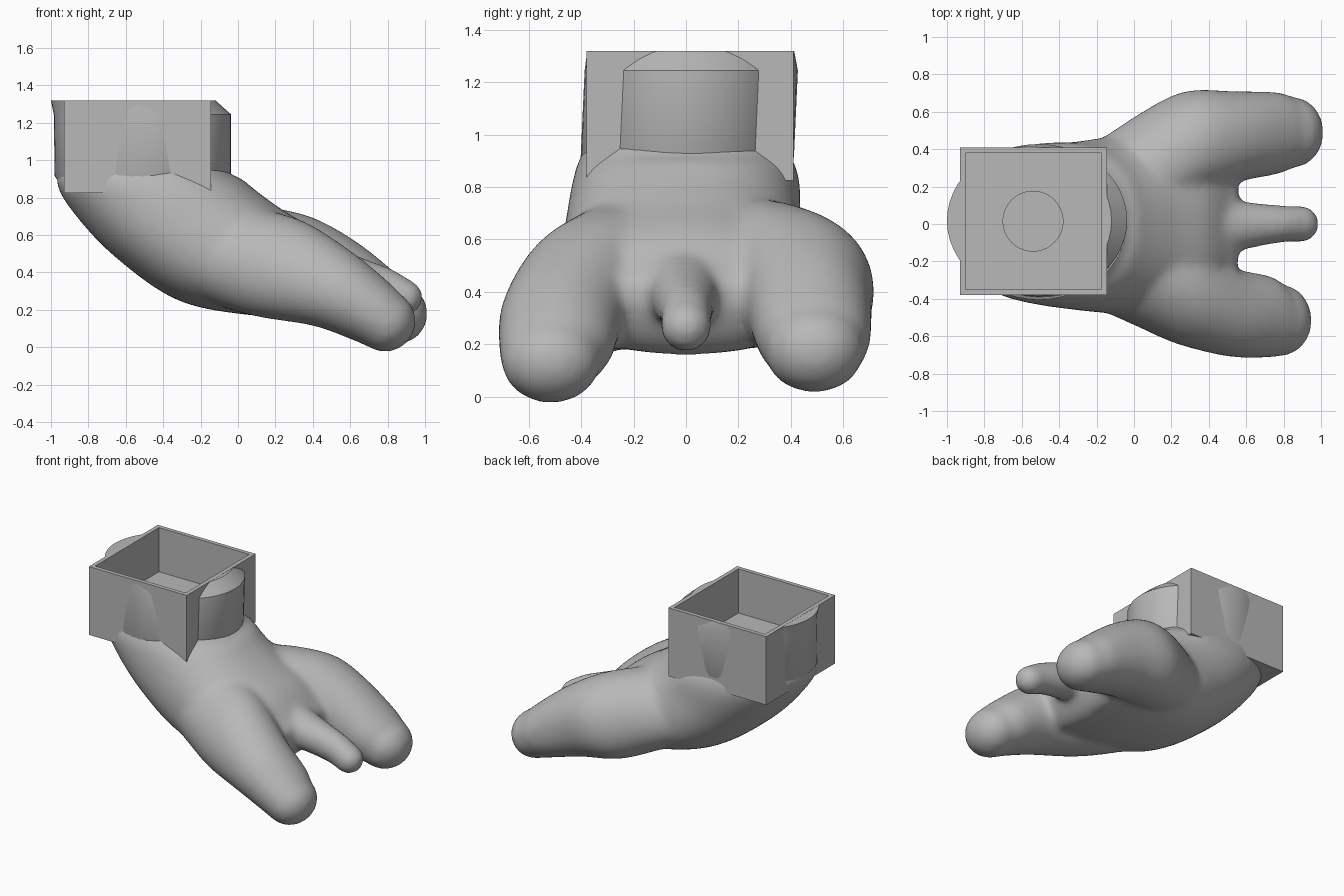
import bpy, bmesh
from math import sin, cos, pi, radians, copysign
from mathutils import Vector, Matrix

old = bpy.data.objects.get("Cube")
if old:
    bpy.data.objects.remove(old, do_unlink=True)

SIDES = 48
grey = bpy.data.materials.new("plain grey")
grey.use_nodes = True
GREY = (0.48, 0.48, 0.48, 1)
grey.diffuse_color = GREY
grey.node_tree.nodes["Principled BSDF"].inputs["Base Color"].default_value = GREY


def make_object(name, bm):
    bmesh.ops.recalc_face_normals(bm, faces=bm.faces)
    mesh = bpy.data.meshes.new(name)
    bm.to_mesh(mesh)
    bm.free()
    mesh.materials.append(grey)
    obj = bpy.data.objects.new(name, mesh)
    bpy.context.collection.objects.link(obj)
    return obj


def flow(sections, steps):
    """Smooth curve through the sections; one step keeps them straight."""
    pts = [Vector(s) for s in sections]
    pts = [2 * pts[0] - pts[1]] + pts + [2 * pts[-1] - pts[-2]]
    for a, b, c, d in zip(pts, pts[1:], pts[2:], pts[3:]):
        for k in range(steps):
            t = k / steps
            yield (b + (c - a) * (t / 2) + (2 * a - 5 * b + 4 * c - d) * (t * t / 2)
                   + (3 * b - 3 * c + d - a) * (t ** 3 / 2))
    yield pts[-2]


def limb(bm, sections, cap=0.0, power=1.0, steps=5):
    """Loft ovals; each is (under x, under z, top x, top z, centre y, half width)."""
    rings = []

    def bow(v):
        return copysign(abs(v) ** power, v)

    def ring(centre, up, width):
        rings.append([bm.verts.new(centre + up * bow(cos(a)) + Vector((0, width * bow(sin(a)), 0)))
                      for a in (2 * pi * i / SIDES for i in range(SIDES))])

    for ux, uz, tx, tz, y, width in flow(sections, steps):
        centre = Vector(((ux + tx) / 2, y, (uz + tz) / 2))
        up = Vector(((tx - ux) / 2, 0, (tz - uz) / 2))
        ring(centre, up, width)
    # Rounded tip
    if cap:
        forward = Vector((up.z, 0, -up.x)).normalized()
        for k in range(1, 9):
            a = k * pi / 17
            ring(centre + forward * cap * sin(a), up * cos(a), width * cos(a))
    for a, b in zip(rings, rings[1:]):
        for i in range(SIDES):
            j = (i + 1) % SIDES
            bm.faces.new((a[i], a[j], b[j], b[i]))
    bm.faces.new(rings[0])
    bm.faces.new(rings[-1])


def block(name, low, high):
    bm = bmesh.new()
    low, high = Vector(low), Vector(high)
    bmesh.ops.create_cube(bm, size=1, matrix=Matrix.Translation((low + high) / 2)
                          @ Matrix.Diagonal((*(high - low), 1)))
    return make_object(name, bm)


def cut(obj, cutter):
    mod = obj.modifiers.new("cut", 'BOOLEAN')
    mod.operation = 'DIFFERENCE'
    mod.solver = 'EXACT'
    mod.object = cutter


def bake(obj):
    graph = bpy.context.evaluated_depsgraph_get()
    mesh = bpy.data.meshes.new_from_object(obj.evaluated_get(graph))
    obj.modifiers.clear()
    obj.data = mesh


# Crisp ankle column with a chamfered rim
bm = bmesh.new()
limb(bm, [(-1.0, 1.319, -0.12, 1.319, 0.018, 0.395),
          (-0.985, 1.245, -0.037, 1.245, 0.02, 0.407),
          (-0.98, 0.915, -0.037, 0.915, 0.005, 0.407),
          (-0.9, 0.8, -0.1, 0.8, 0, 0.36)], steps=1)
ankle = make_object("ankle", bm)

# Palm and three digits, fused into one soft form
bm = bmesh.new()
limb(bm, [(-0.93, 0.99, -0.1, 0.99, 0, 0.36),
          (-0.97, 0.88, -0.03, 0.92, 0, 0.41),
          (-0.88, 0.72, 0.02, 0.90, 0, 0.435),
          (-0.66, 0.485, 0.1, 0.835, -0.01, 0.45),
          (-0.32, 0.25, 0.23, 0.74, -0.005, 0.48),
          (0.08, 0.17, 0.40, 0.63, 0, 0.5),
          (0.36, 0.165, 0.53, 0.49, 0, 0.42)], 0.1, 0.88)
# Left digit
limb(bm, [(-0.3, 0.36, 0.0, 0.76, 0.2, 0.25),
          (-0.06, 0.25, 0.19, 0.745, 0.31, 0.29),
          (0.16, 0.17, 0.41, 0.69, 0.42, 0.29),
          (0.42, 0.13, 0.64, 0.56, 0.465, 0.245),
          (0.67, 0.065, 0.84, 0.40, 0.485, 0.22),
          (0.78, 0.03, 0.91, 0.335, 0.49, 0.19)], 0.17, 0.95)
# Right digit
limb(bm, [(-0.4, 0.35, -0.05, 0.78, -0.16, 0.27),
          (-0.1, 0.22, 0.17, 0.73, -0.26, 0.29),
          (0.12, 0.16, 0.38, 0.66, -0.365, 0.28),
          (0.4, 0.115, 0.63, 0.495, -0.47, 0.24),
          (0.61, 0.04, 0.81, 0.345, -0.495, 0.22),
          (0.70, 0.0, 0.88, 0.275, -0.515, 0.19)], 0.16)
# Slender middle digit
limb(bm, [(0.2, 0.3, 0.35, 0.6, -0.01, 0.2),
          (0.48, 0.27, 0.58, 0.51, -0.01, 0.14),
          (0.74, 0.22, 0.82, 0.42, 0, 0.1),
          (0.86, 0.175, 0.92, 0.36, 0, 0.1)], 0.1)
hand = make_object("hand", bm)
fuse = hand.modifiers.new("fuse", 'REMESH')
fuse.mode = 'VOXEL'
fuse.voxel_size = 0.02
soften = hand.modifiers.new("soften", 'SMOOTH')
soften.factor = 0.5
soften.iterations = 16

# Open square socket
socket = block("socket", (-0.93, -0.38, 0.825), (-0.145, 0.41, 1.32))

# Cutters: socket cavity and round recess
cavity = block("cavity_cutter", (-0.9, -0.35, 1.0), (-0.175, 0.38, 1.6))
bm = bmesh.new()
bmesh.ops.create_cone(bm, cap_ends=True, segments=64, radius1=0.16, radius2=0.16,
                      depth=0.3, matrix=Matrix.Translation((-0.54, 0.015, 1.07)))
recess = make_object("recess_cutter", bm)

parts = (hand, ankle, socket)
for obj in parts:
    for cutter in (cavity, recess):
        cut(obj, cutter)
bpy.context.view_layer.update()
for obj in parts:
    bake(obj)
for cutter in (cavity, recess):
    bpy.data.objects.remove(cutter, do_unlink=True)

# Smooth flesh, crisp socket
bpy.ops.object.select_all(action='DESELECT')
for obj in parts:
    obj.select_set(True)
bpy.context.view_layer.objects.active = hand
bpy.ops.object.shade_smooth_by_angle(angle=radians(35))
